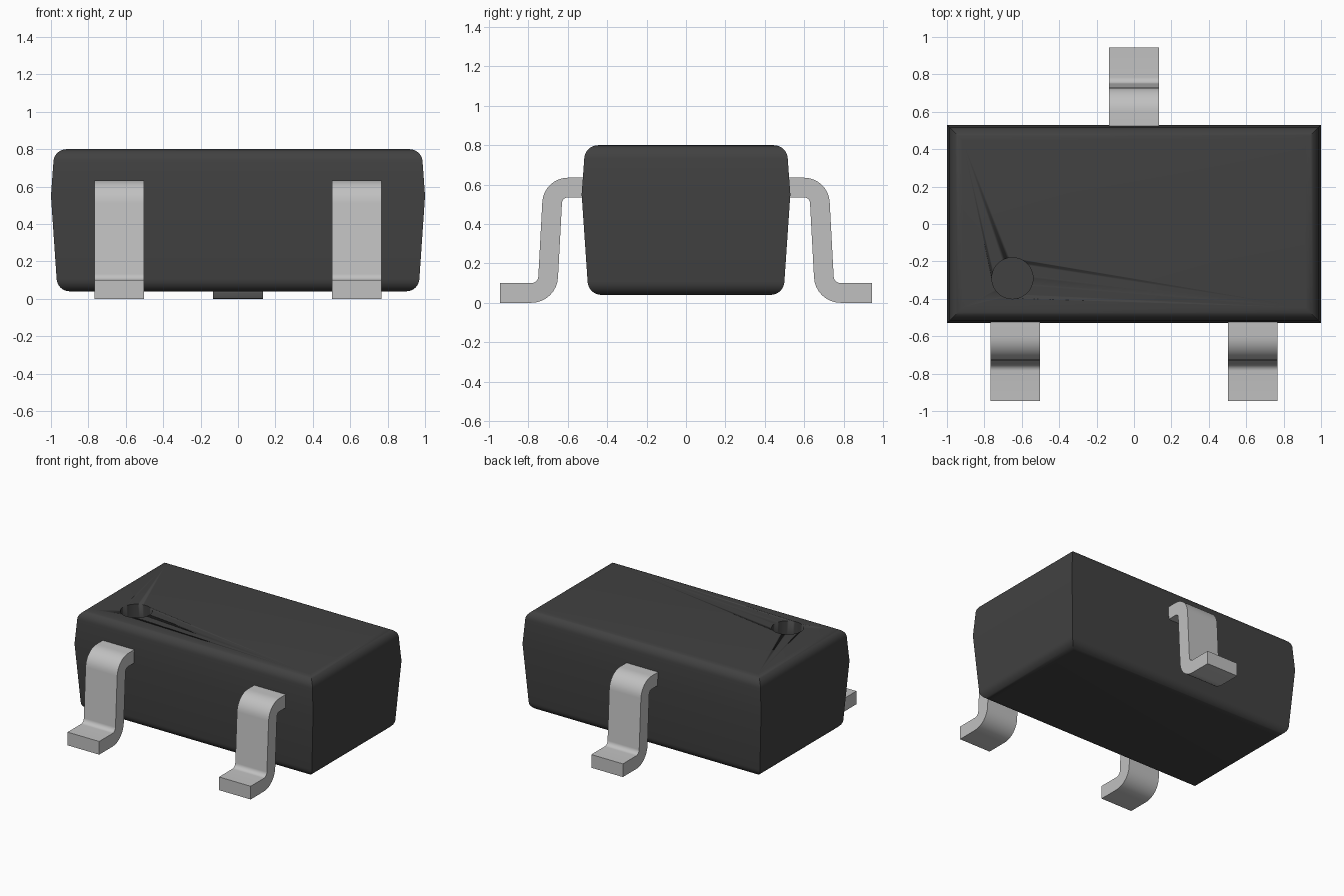
import bpy, bmesh, math

if "Cube" in bpy.data.objects:
    bpy.data.objects.remove(bpy.data.objects["Cube"], do_unlink=True)


def material(name, colour):
    m = bpy.data.materials.new(name)
    m.use_nodes = True
    m.diffuse_color = colour
    m.node_tree.nodes["Principled BSDF"].inputs["Base Color"].default_value = colour
    return m


charcoal = material("charcoal plastic", (0.053, 0.053, 0.053, 1))
tin = material("tinned metal", (0.53, 0.53, 0.53, 1))


def finish(bm, name, mat, angle=30):
    bmesh.ops.recalc_face_normals(bm, faces=bm.faces)
    mesh = bpy.data.meshes.new(name)
    bm.to_mesh(mesh)
    bm.free()
    mesh.materials.append(mat)
    ob = bpy.data.objects.new(name, mesh)
    bpy.context.collection.objects.link(ob)
    bpy.ops.object.select_all(action='DESELECT')
    ob.select_set(True)
    bpy.context.view_layer.objects.active = ob
    bpy.ops.object.shade_smooth_by_angle(angle=math.radians(angle))
    return ob


def arc(cx, cz, r, a0, a1, n=8):
    """Points on a circular arc, angles in degrees."""
    steps = [math.radians(a0 + (a1 - a0) * i / n) for i in range(n + 1)]
    return [(cx + r * math.cos(a), cz + r * math.sin(a)) for a in steps]


# Body: stacked rectangles, tapered both ways from the parting line, rounded top and bottom
HX, HY, R = 1.0, 0.53, 0.07
profile = arc(-0.03 - R, 0.04 + R, R, -90, 0) + [(0, 0.55)] + arc(-0.013 - R, 0.80 - R, R, 0, 90)
bm = bmesh.new()
rings = [[bm.verts.new((sx * (HX + d), sy * (HY + d), z))
          for sx, sy in ((-1, -1), (1, -1), (1, 1), (-1, 1))] for d, z in profile]
for low, high in zip(rings, rings[1:]):
    for i in range(4):
        j = (i + 1) % 4
        bm.faces.new((low[i], low[j], high[j], high[i]))
bm.faces.new(rings[0][::-1])
bm.faces.new(rings[-1])
body = finish(bm, "body", charcoal)

# Round first-pin recess cut into the top
bm = bmesh.new()
bmesh.ops.create_cone(bm, cap_ends=True, segments=48, radius1=0.11, radius2=0.11, depth=0.24)
bmesh.ops.translate(bm, verts=bm.verts, vec=(-0.65, -0.29, 0.80))
cutter = finish(bm, "recess_cutter", charcoal)
cutter.hide_render = True
cut = body.modifiers.new("pin_recess", 'BOOLEAN')
cut.operation, cut.solver, cut.object = 'DIFFERENCE', 'EXACT', cutter
bpy.context.view_layer.objects.active = body
bpy.ops.object.modifier_apply(modifier=cut.name)
bpy.data.objects.remove(cutter, do_unlink=True)

# Gull-wing lead outline in (distance outward, height)
outline = ([(0.46, 0.635)] + arc(0.60, 0.505, 0.13, 90, 3)
           + arc(0.785, 0.135, 0.035, 183, 270)
           + [(0.945, 0.10), (0.945, 0.0)]
           + arc(0.785, 0.135, 0.135, 270, 183)
           + arc(0.60, 0.505, 0.03, 3, 90) + [(0.46, 0.535)])


def lead(name, x, side, width=0.265):
    bm = bmesh.new()
    face = bm.faces.new([bm.verts.new((x - width / 2, side * y, z)) for y, z in outline])
    out = bmesh.ops.extrude_face_region(bm, geom=[face])["geom"]
    bmesh.ops.translate(bm, vec=(width, 0, 0),
                        verts=[v for v in out if isinstance(v, bmesh.types.BMVert)])
    return finish(bm, name, tin)


lead("front_right_lead", -0.635, -1)
lead("front_left_lead", 0.635, -1)
lead("back_lead", 0.0, 1)
